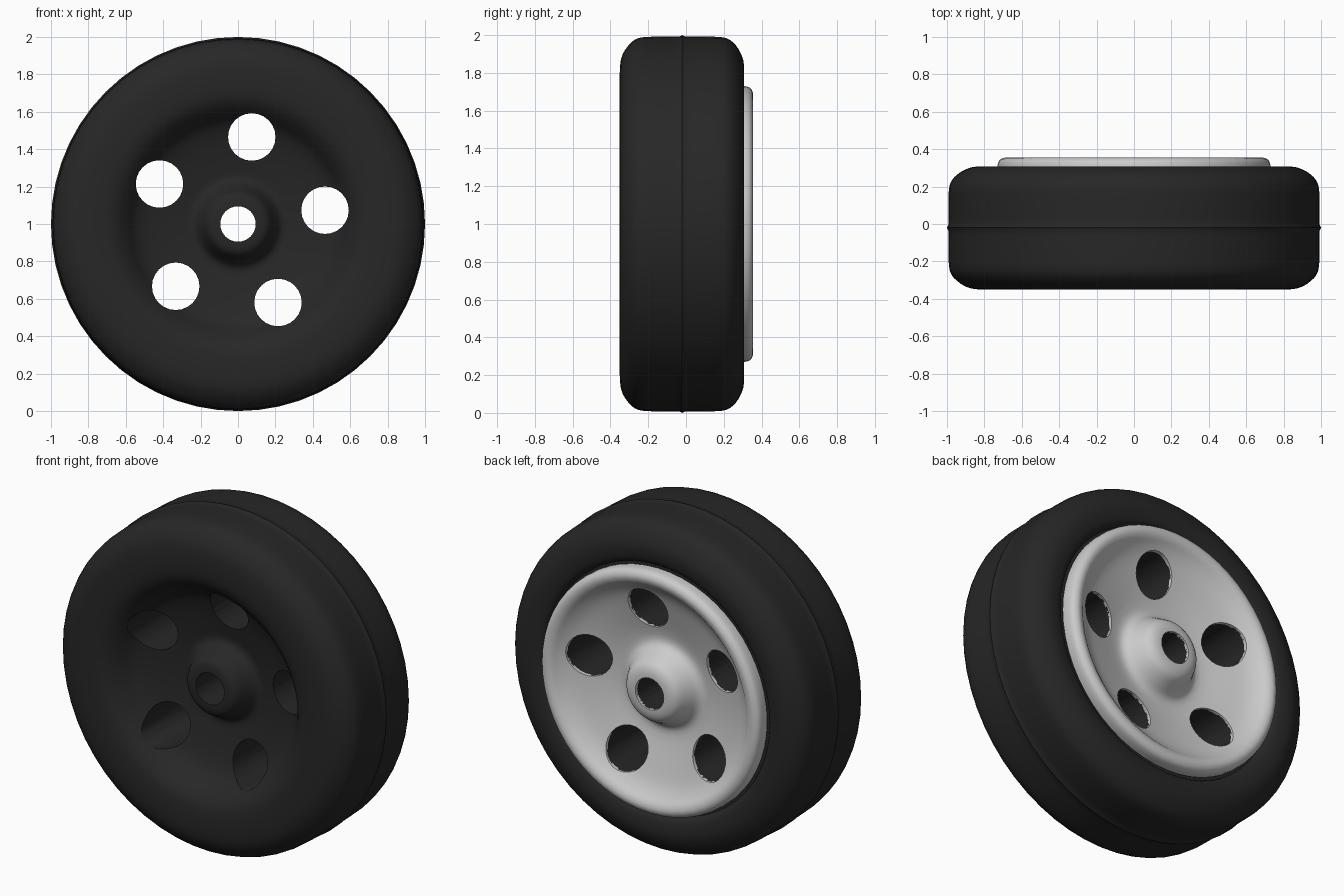
import bpy, bmesh, math
from mathutils import Matrix, Vector

if "Cube" in bpy.data.objects:
    bpy.data.objects.remove(bpy.data.objects["Cube"])

SEGS = 56


def spline(pts, n=3):
    """Catmull-Rom curve through (radius, y) points."""
    p = [Vector(q) for q in pts]
    p = [p[0]] + p + [p[-1]]
    out = []
    for a, b, c, d in zip(p, p[1:], p[2:], p[3:]):
        for i in range(n):
            t = i / n
            out.append(0.5 * (2 * b + (c - a) * t + (2 * a - 5 * b + 4 * c - d) * t * t
                              + (3 * b - a - 3 * c + d) * t ** 3))
    return out + [p[-1]]


def lathe(name, profile):
    """Closed profile spun about the wheel axis (y, at z = 1)."""
    bm = bmesh.new()
    rings = []
    for s in range(SEGS):
        a = 2 * math.pi * s / SEGS
        rings.append([bm.verts.new((r * math.cos(a), y, 1 + r * math.sin(a))) for r, y in profile])
    m = len(profile)
    for s in range(SEGS):
        A, B = rings[s], rings[(s + 1) % SEGS]
        for i in range(m):
            j = (i + 1) % m
            bm.faces.new((A[i], A[j], B[j], B[i]))
    return finish(name, bm)


def finish(name, bm):
    bmesh.ops.recalc_face_normals(bm, faces=bm.faces)
    me = bpy.data.meshes.new(name)
    bm.to_mesh(me)
    bm.free()
    ob = bpy.data.objects.new(name, me)
    bpy.context.collection.objects.link(ob)
    return ob


# Visible back face of the rim: hub, dish, rolled edge
rim_top = spline([(.05, .345), (.12, .345), (.17, .322), (.205, .265), (.24, .215), (.3, .205),
                  (.45, .245), (.56, .28), (.62, .315), (.655, .345), (.69, .355),
                  (.72, .34), (.73, .31), (.73, .27)])
rim_under = [Vector((min(r, .71), y - .02)) for r, y in rim_top]
rim = lathe("rim", rim_top + rim_under[::-1])

# Dark body: front hub, front dish, sidewall, tread with centre seam, back sidewall
tyre_curve = spline([(.05, -.265), (.12, -.265), (.165, -.245), (.2, -.18), (.24, -.135), (.32, -.145),
                     (.45, -.175), (.54, -.215), (.6, -.285), (.66, -.333), (.74, -.35), (.87, -.345),
                     (.945, -.305), (.985, -.25), (.992, -.15), (.993, -.035)])
tyre_curve += [Vector((1.0, -.02))]
tyre_curve += spline([(.993, -.005), (.992, .12), (.985, .21), (.945, .265), (.87, .303),
                      (.8, .303), (.76, .288), (.745, .26)])
body_back = [Vector((min(r, .72), y - .01)) for r, y in rim_top]
tyre = lathe("tyre_body", tyre_curve + body_back[::-1])

# Cutters: five round openings plus the axle hole
bm = bmesh.new()
spots = [(0, 0, .095)]
for k in range(5):
    a = math.radians(81 + 72 * k)
    spots.append((.471 * math.cos(a), .471 * math.sin(a), .127))
for x, z, r in spots:
    bmesh.ops.create_cone(bm, cap_ends=True, segments=24, radius1=r, radius2=r, depth=1.2,
                          matrix=Matrix.Translation((x, 0, 1 + z)) @ Matrix.Rotation(math.pi / 2, 4, 'X'))
cutter = finish("hole_cutter", bm)
cutter.hide_render = True

for ob in (tyre, rim):
    bpy.ops.object.select_all(action='DESELECT')
    ob.select_set(True)
    bpy.context.view_layer.objects.active = ob
    mod = ob.modifiers.new("holes", 'BOOLEAN')
    mod.operation = 'DIFFERENCE'
    mod.solver = 'EXACT'
    mod.object = cutter
    bpy.ops.object.modifier_apply(modifier=mod.name)
    bpy.ops.object.shade_smooth_by_angle(angle=math.radians(40))
bpy.data.objects.remove(cutter)

# Black rubber colour
rubber = bpy.data.materials.new("rubber")
rubber.diffuse_color = (.02, .02, .02, 1)
rubber.use_nodes = True
rubber.node_tree.nodes["Principled BSDF"].inputs["Base Color"].default_value = rubber.diffuse_color
tyre.data.materials.clear()
tyre.data.materials.append(rubber)
